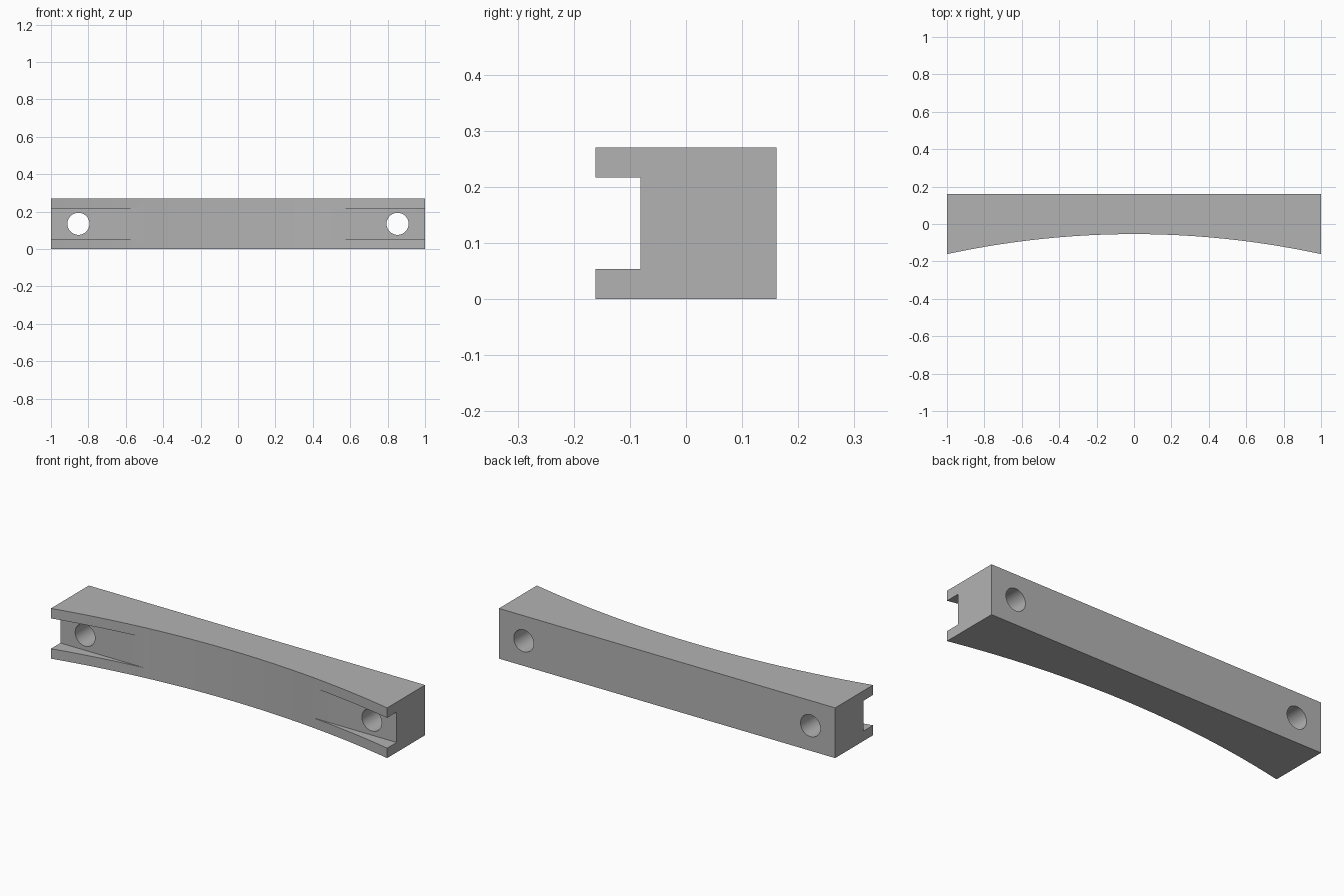
import bpy
import bmesh
import math
from mathutils import Matrix

HALF, BACK, HEIGHT = 1.0, 0.161, 0.27
SAG, STEPS = 0.107, 24
RADIUS = (HALF ** 2 + SAG ** 2) / (2 * SAG)

if "Cube" in bpy.data.objects:
    bpy.data.objects.remove(bpy.data.objects["Cube"])

grey = bpy.data.materials.new("plain grey")
grey.use_nodes = True
grey.diffuse_color = (0.45, 0.45, 0.45, 1)
grey.node_tree.nodes["Principled BSDF"].inputs["Base Color"].default_value = grey.diffuse_color


def add_object(name, bm):
    bmesh.ops.recalc_face_normals(bm, faces=bm.faces)
    mesh = bpy.data.meshes.new(name)
    bm.to_mesh(mesh)
    bm.free()
    mesh.materials.append(grey)
    obj = bpy.data.objects.new(name, mesh)
    bpy.context.collection.objects.link(obj)
    return obj


def front_y(x):
    """Concave circular front edge, deepest in the middle."""
    return -BACK + SAG - RADIUS + math.sqrt(RADIUS ** 2 - x ** 2)


# Bar with a straight back and a concave front
bm = bmesh.new()
xs = [-HALF + 2 * HALF * i / STEPS for i in range(STEPS + 1)]
outline = [(x, front_y(x), 0) for x in xs] + [(HALF, BACK, 0), (-HALF, BACK, 0)]
base = bm.faces.new([bm.verts.new(p) for p in outline])
top = bmesh.ops.extrude_face_region(bm, geom=[base])["geom"]
bmesh.ops.translate(bm, vec=(0, 0, HEIGHT),
                    verts=[v for v in top if isinstance(v, bmesh.types.BMVert)])
bar = add_object("curved_bar", bm)

# Straight channel that cuts into both front ends
bm = bmesh.new()
bmesh.ops.create_cube(bm, size=1, matrix=Matrix.Translation((0, -0.231, HEIGHT / 2))
                      @ Matrix.Diagonal((2.4, 0.3, 0.163, 1)))
cutters = [add_object("channel_cutter", bm)]

# Bolt holes through both ends
for side, label in ((-1, "right"), (1, "left")):
    bm = bmesh.new()
    bmesh.ops.create_cone(bm, cap_ends=True, segments=48, radius1=0.059, radius2=0.059, depth=1,
                          matrix=Matrix.Translation((side * 0.853, 0, HEIGHT / 2))
                          @ Matrix.Rotation(math.pi / 2, 4, "X"))
    cutters.append(add_object(label + "_hole_cutter", bm))

for cutter in cutters:
    cutter.hide_render = True
    cutter.hide_set(True)
    cut = bar.modifiers.new(cutter.name, "BOOLEAN")
    cut.operation = "DIFFERENCE"
    cut.solver = "EXACT"
    cut.object = cutter

# Apply the cuts, then smooth the curved walls
bpy.context.view_layer.objects.active = bar
bar.select_set(True)
for modifier in list(bar.modifiers):
    bpy.ops.object.modifier_apply(modifier=modifier.name)
bpy.ops.object.shade_smooth_by_angle(angle=math.radians(30))
for cutter in cutters:
    bpy.data.objects.remove(cutter)
